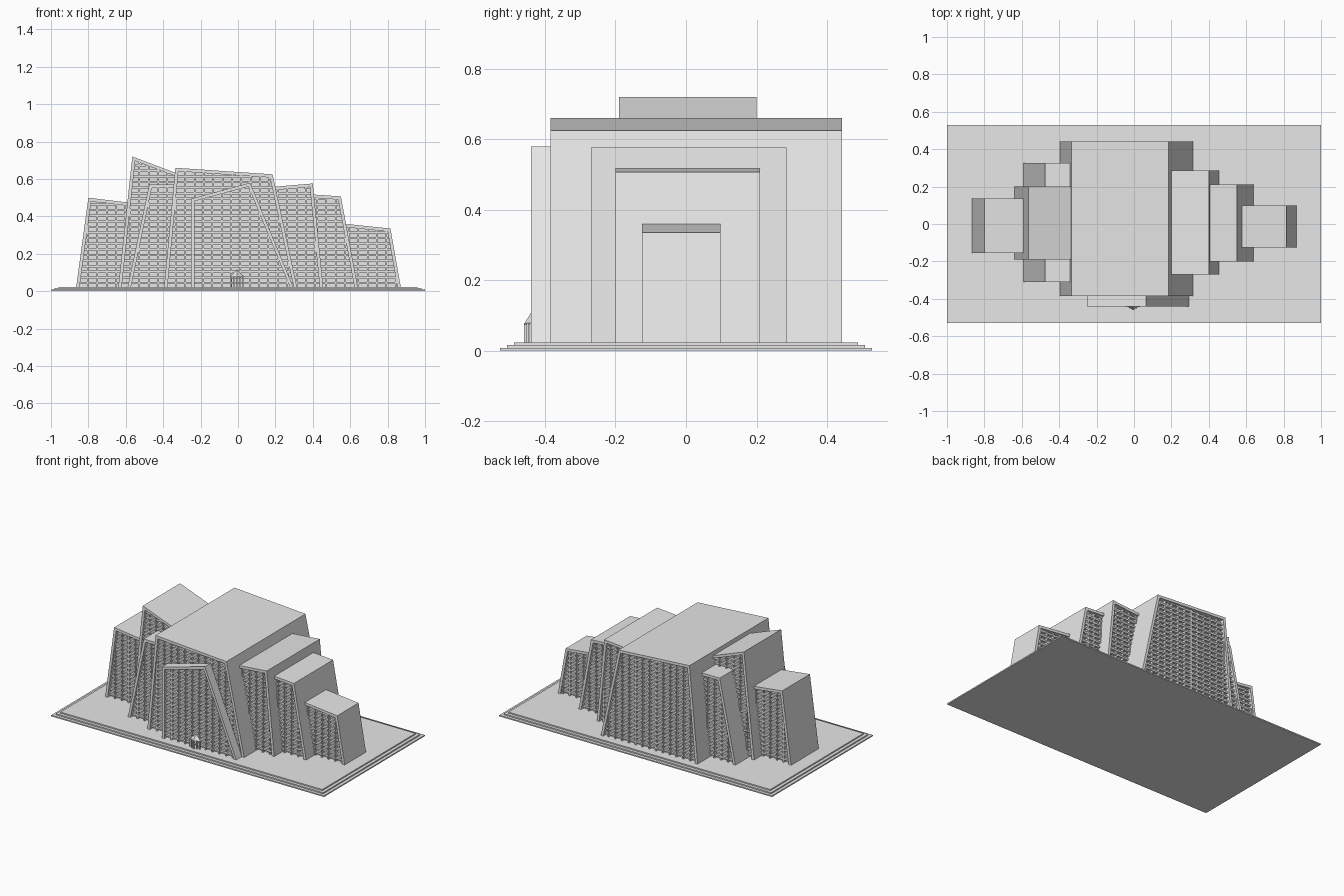
import bpy, bmesh

cube = bpy.data.objects.get("Cube")
if cube:
    bpy.data.objects.remove(cube, do_unlink=True)

grey = bpy.data.materials.new("light_grey")
grey.use_nodes = True
COLOUR = (0.8, 0.8, 0.8, 1)
grey.diffuse_color = COLOUR
grey.node_tree.nodes["Principled BSDF"].inputs["Base Color"].default_value = COLOUR

GROUND = 0.024   # top of the plinth
RIM = 0.018      # width of the facade frames
LIP = 0.028      # depth of the facade recess


def prism(bm, poly, y0, y1):
    """Extrude an x-z polygon from y0 to y1."""
    a = [bm.verts.new((x, y0, z)) for x, z in poly]
    b = [bm.verts.new((x, y1, z)) for x, z in poly]
    bm.faces.new(a)
    bm.faces.new(b[::-1])
    for i in range(len(a)):
        j = (i + 1) % len(a)
        bm.faces.new((a[j], a[i], b[i], b[j]))


def box(bm, x0, x1, y0, y1, z0, z1):
    prism(bm, [(x0, z0), (x1, z0), (x1, z1), (x0, z1)], y0, y1)


def finish(bm, name):
    bmesh.ops.recalc_face_normals(bm, faces=bm.faces)
    mesh = bpy.data.meshes.new(name)
    bm.to_mesh(mesh)
    bm.free()
    mesh.materials.append(grey)
    ob = bpy.data.objects.new(name, mesh)
    bpy.context.collection.objects.link(ob)
    return ob


def lerp_on(p, q, value, axis):
    """Other coordinate of line p-q where the given axis equals value."""
    t = (value - p[axis]) / (q[axis] - p[axis])
    return p[1 - axis] + t * (q[1 - axis] - p[1 - axis])


def span(poly, value, axis):
    """Range of the other axis covered by the polygon at value."""
    hits = []
    for p, q in zip(poly, poly[1:] + poly[:1]):
        if (p[axis] - value) * (q[axis] - value) < 0:
            hits.append(lerp_on(p, q, value, axis))
    return (min(hits), max(hits)) if len(hits) > 1 else None


def inner_corner(bottom, top, other_top, side):
    x, z = top
    for _ in range(6):
        z = lerp_on(top, other_top, x, 0) - RIM
        x = lerp_on(bottom, top, z, 1) + side * RIM
    return x, z


def block(name, bl, br, tr, tl, y0, y1, back=True):
    """Leaning block with framed, louvred ends."""
    bl, br = (bl, GROUND), (br, GROUND)
    outer = [bl, br, tr, tl]
    inner = [(bl[0] + RIM, GROUND), (br[0] - RIM, GROUND),
             inner_corner(br, tr, tl, -1), inner_corner(bl, tl, tr, 1)]
    bm = bmesh.new()
    prism(bm, outer, y0 + LIP, y1 - LIP if back else y1)
    ends = [(y0, 1)] + ([(y1, -1)] if back else [])
    for y, d in ends:
        for i, j in ((1, 2), (2, 3), (3, 0)):
            prism(bm, [outer[i], outer[j], inner[j], inner[i]], y, y + d * LIP)
    finish(bm, name)

    # horizontal louvres and upright mullions
    bm = bmesh.new()
    for y, d in ends:
        wall = y + d * LIP
        z = GROUND + 0.02
        while (s := span(inner, z, 1)):
            box(bm, s[0], s[1], wall - d * 0.016, wall, z - 0.006, z + 0.006)
            z += 0.03
        x = min(p[0] for p in inner) + 0.045
        while (s := span(inner, x, 0)):
            box(bm, x - 0.004, x + 0.004, wall - d * 0.02, wall, s[0], s[1])
            x += 0.05
    finish(bm, name + "_louvres")


# stepped plinth
bm = bmesh.new()
for i in range(3):
    e = i * 0.02
    box(bm, -1 + e, 1 - e, -0.528 + e, 0.528 - e, i * 0.008, (i + 1) * 0.008)
finish(bm, "stepped_plinth")

# building masses, from right to left
block("right_outer_wing", -0.865, -0.56, (-0.56, 0.471), (-0.80, 0.50), -0.155, 0.135)
block("right_tower", -0.64, -0.30, (-0.31, 0.624), (-0.565, 0.72), -0.19, 0.2)
block("right_inner_wing", -0.59, -0.30, (-0.31, 0.57), (-0.475, 0.57), -0.31, 0.325)
block("central_hall", -0.395, 0.315, (0.185, 0.625), (-0.335, 0.66), -0.385, 0.442)
block("entrance_front", -0.25, 0.295, (0.065, 0.58), (-0.25, 0.495), -0.44, -0.38, False)
block("left_inner_wing", 0.15, 0.455, (0.40, 0.576), (0.15, 0.555), -0.27, 0.285)
block("left_middle_wing", 0.36, 0.64, (0.55, 0.507), (0.36, 0.52), -0.2, 0.21)
block("left_outer_wing", 0.53, 0.87, (0.815, 0.335), (0.53, 0.365), -0.125, 0.098)

# small pointed porch: half-pyramid roof on posts
bm = bmesh.new()
front, wall, mid = -0.46, -0.435, -0.005
base = [bm.verts.new(p) for p in ((mid - 0.04, wall, 0.075), (mid, front, 0.075),
                                  (mid + 0.04, wall, 0.075))]
apex = bm.verts.new((mid, wall, 0.115))
bm.faces.new(base)
for i in range(3):
    bm.faces.new((base[i], base[(i + 1) % 3], apex))
finish(bm, "porch_roof")
bm = bmesh.new()
for off, y in ((-0.034, -0.441), (-0.016, -0.449), (0, -0.456), (0.016, -0.449), (0.034, -0.441)):
    box(bm, mid + off - 0.004, mid + off + 0.004, y - 0.003, y + 0.003, GROUND, 0.078)
finish(bm, "porch_posts")
